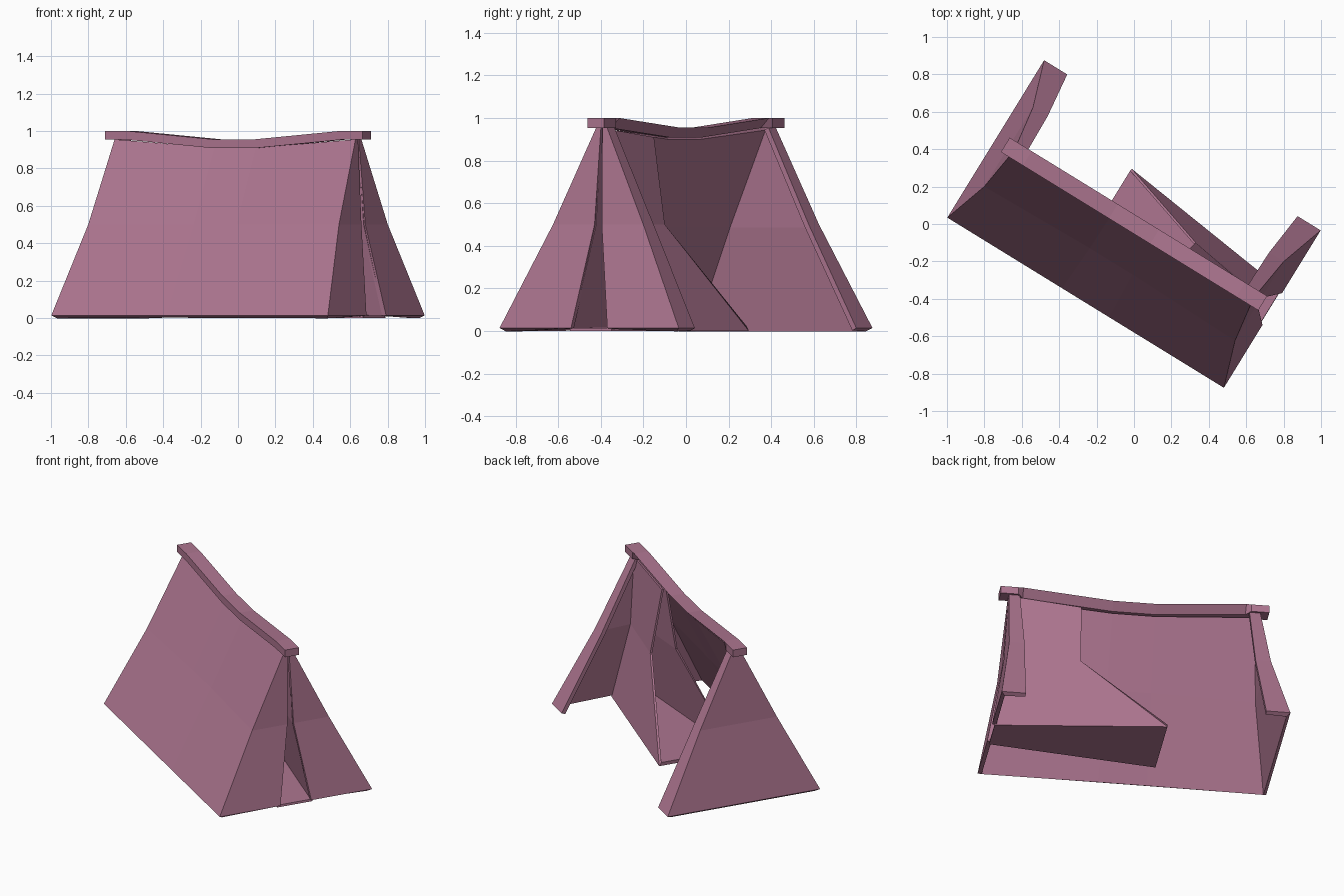
import bpy, math

if "Cube" in bpy.data.objects:
    bpy.data.objects.remove(bpy.data.objects["Cube"])

ANGLE = math.radians(-31.6)   # whole tent is turned about z
cloth = bpy.data.materials.new("mauve_cloth")
cloth.diffuse_color = (0.42, 0.18, 0.28, 1)
cloth.use_nodes = True
cloth.node_tree.nodes["Principled BSDF"].inputs["Base Color"].default_value = cloth.diffuse_color


def add_mesh(name, verts, faces, thickness=0):
    me = bpy.data.meshes.new(name)
    me.from_pydata(verts, [], faces)
    me.materials.append(cloth)
    ob = bpy.data.objects.new(name, me)
    bpy.context.collection.objects.link(ob)
    ob.rotation_euler.z = ANGLE
    if thickness:
        mod = ob.modifiers.new("thickness", 'SOLIDIFY')
        mod.thickness = thickness
        mod.offset = -1
        mod.use_even_offset = True
    return ob


def loft(name, rows, thickness=0, closed=False, caps=False):
    """Skin equal-length rows of points with quads."""
    n = len(rows[0])
    verts = [p for r in rows for p in r]
    faces = []
    for j in range(len(rows) - 1):
        for i in range(n if closed else n - 1):
            k = (i + 1) % n
            faces.append((j*n + i, j*n + k, (j+1)*n + k, (j+1)*n + i))
    if caps:
        faces += [tuple(reversed(range(n))),
                  tuple(range((len(rows)-1)*n, len(rows)*n))]
    return add_mesh(name, verts, faces, thickness)


# Levels: height, half length, half depth, slit half width, back strip inner edge
LEVELS = [(0.014, 0.868, 0.494, 0.10, 0.723),
          (0.50, 0.787, 0.249, 0.02, 0.695),
          (0.955, 0.756, 0.03, 0.004, 0.69)]
SAG = [0, 0, 0.045]
DENT = [0, 0.015, 0]

# Main cloth: left end, front slope and front half of the right end
main_rows, door_rows = [], []
for (z, u, v, w, s), sag, dent in zip(LEVELS, SAG, DENT):
    main_rows.append([(-s, v, z), (-u, v, z), (-u, -v, z),
                      (-0.17*u, -v + dent, z - sag), (0.17*u, -v + dent, z - sag),
                      (u, -v, z), (u, -w, z)])
    door_rows.append([(u, w, z), (u, v, z), (s, v, z)])
loft("tent_cloth", main_rows, 0.025)
loft("rear_door_flap", door_rows, 0.025)

# Inner chamber behind the slit: two leaning walls and a floor, open at the inner end
outer = [(0.855, 0.115, 0), (0.78, 0.028, 0.5), (0.75, 0.02, 0.95)]
inner = [(-0.165, 0.245, 0), (0.333, 0.088, 0.5), (0.318, 0.019, 0.91)]
ring = lambda pts: [(x, y, z) for x, y, z in pts] + [(x, -y, z) for x, y, z in reversed(pts)]
verts = ring(outer) + ring(inner)
faces = [(i, (i+1) % 6, (i+1) % 6 + 6, i + 6) for i in range(6) if i != 2]
# winding puts normals outward, so the thickness grows inward
add_mesh("inner_chamber", verts, [f[::-1] for f in faces], 0.012)

# Sagging ridge bar: square ends, undercut towards the open back between them
path = [(-0.808, 1.0, 0.045), (-0.70, 1.0, 0.045), (-0.67, 1.0, 0.0), (-0.13, 0.955, 0.0),
        (0.13, 0.955, 0.0), (0.67, 1.0, 0.0), (0.70, 1.0, 0.045), (0.808, 1.0, 0.045)]
loft("ridge_bar", [[(u, -0.045, z - 0.047), (u, back, z - 0.047), (u, 0.045, z), (u, -0.045, z)]
                   for u, z, back in path], closed=True, caps=True)
